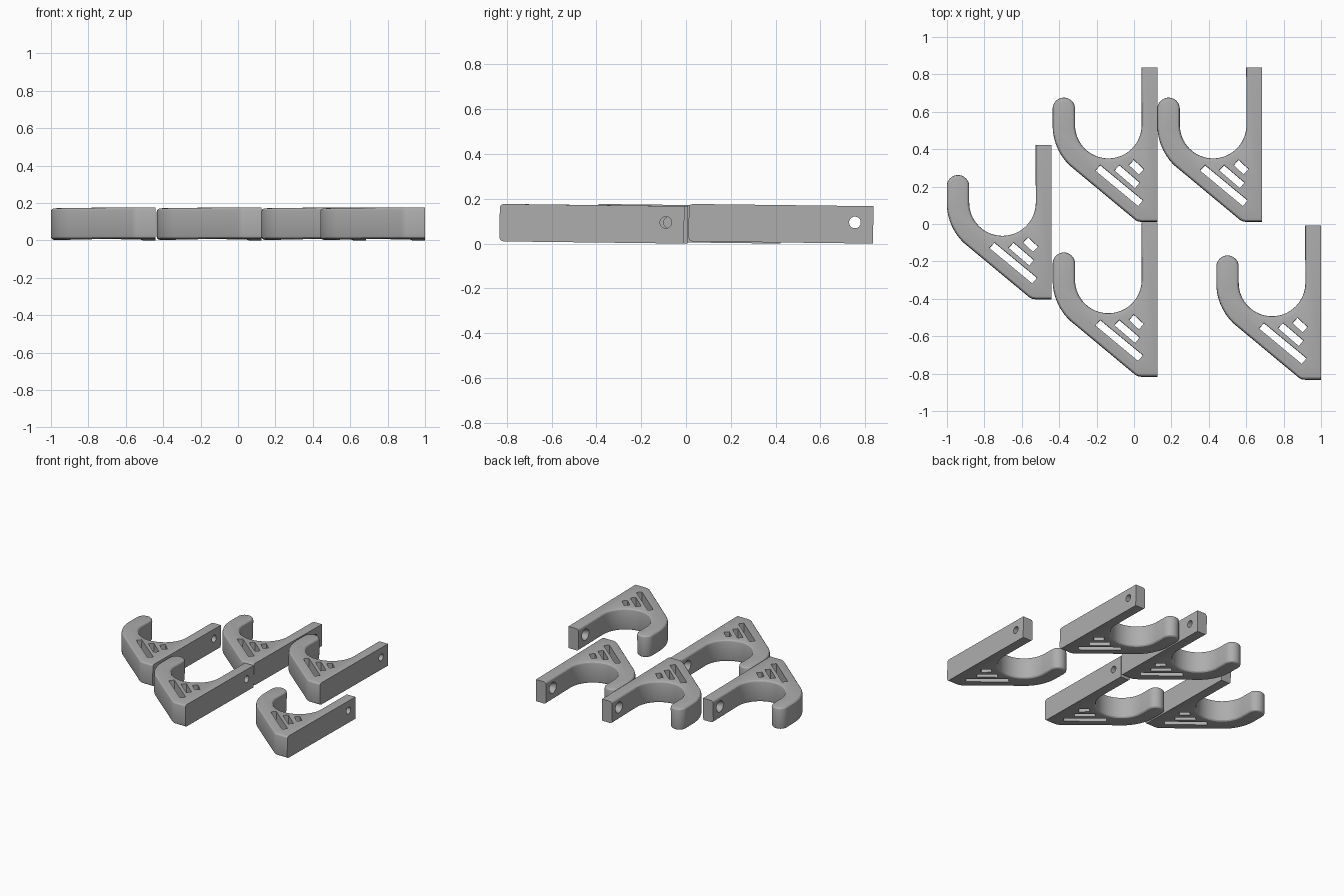
import bpy, bmesh, math
from mathutils import Matrix, Vector

if "Cube" in bpy.data.objects:
    bpy.data.objects.remove(bpy.data.objects["Cube"])

LEN, THICK, ROUND = 0.824, 0.167, 0.018
TILT = math.radians(-0.7)

grey = bpy.data.materials.new("plain grey")
grey.diffuse_color = (0.42, 0.42, 0.42, 1)
grey.use_nodes = True
grey.node_tree.nodes["Principled BSDF"].inputs["Base Color"].default_value = grey.diffuse_color


def arc(cx, cy, r, a0, a1, n):
    steps = [math.radians(a0 + (a1 - a0) * i / n) for i in range(n + 1)]
    return [(cx + r * math.cos(a), cy + r * math.sin(a)) for a in steps]


def prism(bm, points, z0, z1):
    """Extrude a flat outline straight up."""
    face = bm.faces.new([bm.verts.new((x, y, z0)) for x, y in points])
    out = bmesh.ops.extrude_face_region(bm, geom=[face])
    top = [v for v in out["geom"] if isinstance(v, bmesh.types.BMVert)]
    bmesh.ops.translate(bm, verts=top, vec=(0, 0, z1 - z0))
    bmesh.ops.recalc_face_normals(bm, faces=bm.faces[:])


def make_object(name, bm):
    mesh = bpy.data.meshes.new(name)
    bm.to_mesh(mesh)
    bm.free()
    obj = bpy.data.objects.new(name, mesh)
    bpy.context.collection.objects.link(obj)
    return obj


# Hook outline: wall edge at x = 0, foot at y = 0
outline = [(0, 0), (0, LEN), (-0.085, LEN)]
outline += arc(-0.262, 0.516, 0.178, 0, -180, 32)      # inner cradle
outline += arc(-0.5, 0.603, 0.06, 0, 180, 16)          # round tip
outline += arc(-0.262, 0.516, 0.298, 180, 226, 12)     # outer curve
outline += [(-0.13, 0.02), (-0.117, 0.009), (-0.102, 0.002), (-0.086, 0)]

bm = bmesh.new()
prism(bm, outline, 0, THICK)


def on_rim(e):
    a, b = (v.co for v in e.verts)
    mid = (a + b) / 2
    return abs(a.z - b.z) < 1e-5 and mid.x < -1e-4 and mid.y < LEN - 1e-4


# Rounded rims everywhere but the wall face and stem end
bmesh.ops.bevel(bm, geom=[e for e in bm.edges if on_rim(e)], offset=ROUND,
                segments=3, profile=0.5, affect='EDGES')
body = make_object("hook_body", bm)
body.data.materials.append(grey)

# Slots through the gusset
slots = [
    [(-0.305, 0.302), (-0.332, 0.273), (-0.103, 0.083), (-0.077, 0.114)],
    [(-0.203, 0.302), (-0.230, 0.274), (-0.119, 0.179), (-0.094, 0.209)],
    [(-0.126, 0.331), (-0.152, 0.302), (-0.099, 0.252), (-0.072, 0.281)],
]
cut = bmesh.new()
for quad in slots:
    prism(cut, quad, -0.1, THICK + 0.1)


# Screw hole with a countersink on the inner side
def cone(r_wall, r_inner, depth, x):
    place = Matrix.Translation((x, 0.742, THICK / 2 + 0.01)) @ Matrix.Rotation(-math.pi / 2, 4, 'Y')
    bmesh.ops.create_cone(cut, cap_ends=True, segments=32, radius1=r_wall,
                          radius2=r_inner, depth=depth, matrix=place)


cone(0.026, 0.026, 0.3, -0.04)
cone(0.02, 0.05, 0.06, -0.07)
cutter = make_object("cutter", cut)
cutter.hide_render = True

mod = body.modifiers.new("openings", 'BOOLEAN')
mod.object = cutter
mod.operation = 'DIFFERENCE'
mod.solver = 'EXACT'
mod.use_self = True
deps = bpy.context.evaluated_depsgraph_get()
hook = bpy.data.meshes.new_from_object(body.evaluated_get(deps))
for p in hook.polygons:
    p.use_smooth = True
hook.set_sharp_from_angle(angle=math.radians(25))
for helper in (body, cutter):
    bpy.data.objects.remove(helper)

# Five copies, each leaning slightly so the stem end touches the ground
places = [(0.125, 0.011), (0.685, 0.011), (-0.441, -0.403),
          (0.125, -0.817), (1.0, -0.833)]
for i, (x, y) in enumerate(places):
    obj = bpy.data.objects.new(f"wall_hook_{i + 1}", hook)
    bpy.context.collection.objects.link(obj)
    obj.location = (x, y, -LEN * math.sin(TILT))
    obj.rotation_euler = (TILT, 0, 0)
